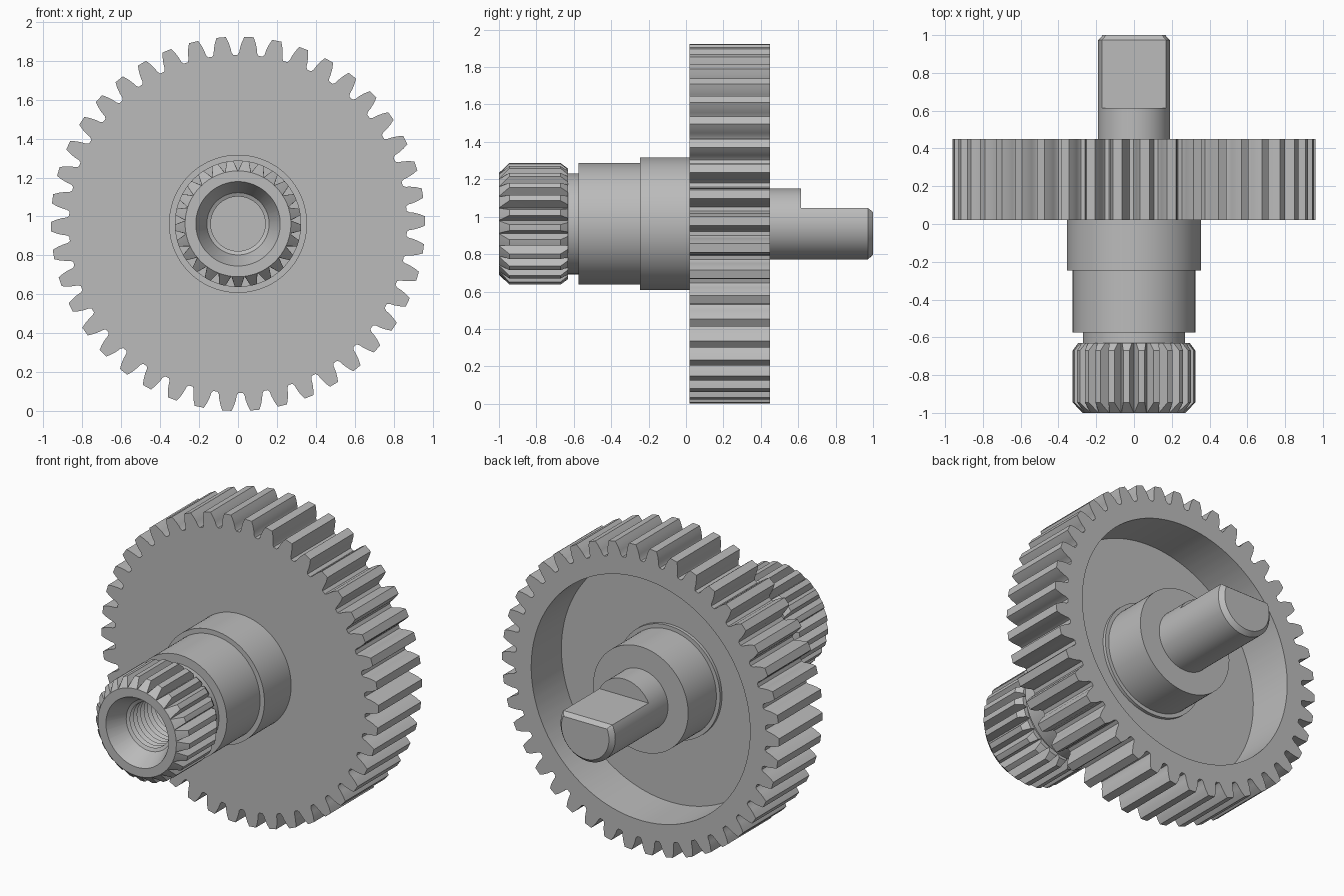
import bpy, bmesh
from math import sin, cos, pi, radians

if "Cube" in bpy.data.objects:
    bpy.data.objects.remove(bpy.data.objects["Cube"])

AXIS_Z = 0.962   # height of the shared axis, which runs along y
SEG = 96

steel = bpy.data.materials.new("plain grey steel")
steel.use_nodes = True
GREY = (0.5, 0.5, 0.5, 1)
steel.diffuse_color = GREY
steel.node_tree.nodes["Principled BSDF"].inputs["Base Color"].default_value = GREY


def polar(pairs):
    """Turn (radius, angle) pairs into (x, z) points."""
    return [(r * cos(a), r * sin(a)) for r, a in pairs]


def circle(r, angles=None):
    angles = angles or [2 * pi * i / SEG for i in range(SEG)]
    return polar([(r, a) for a in angles])


def loft(name, rings, cap_start=False, cap_end=False):
    """Join a list of (points, y) rings with quads."""
    bm = bmesh.new()
    rows = [[bm.verts.new((x, y, z + AXIS_Z)) for x, z in pts] for pts, y in rings]
    n = len(rows[0])
    for a, b in zip(rows, rows[1:]):
        for i in range(n):
            j = (i + 1) % n
            bm.faces.new((a[i], a[j], b[j], b[i]))
    if cap_start:
        bm.faces.new(rows[0])
    if cap_end:
        bm.faces.new(rows[-1])
    bmesh.ops.remove_doubles(bm, verts=bm.verts, dist=1e-5)
    bmesh.ops.recalc_face_normals(bm, faces=bm.faces)
    me = bpy.data.meshes.new(name)
    bm.to_mesh(me)
    bm.free()
    me.materials.append(steel)
    ob = bpy.data.objects.new(name, me)
    bpy.context.collection.objects.link(ob)
    bpy.ops.object.select_all(action='DESELECT')
    ob.select_set(True)
    bpy.context.view_layer.objects.active = ob
    bpy.ops.object.shade_smooth_by_angle(angle=radians(28))
    return ob


def lathe(name, profile, **caps):
    return loft(name, [(circle(r), y) for r, y in profile], **caps)


# Large gear: toothed rim with a deep round recess in the back
TEETH = 42
flank = [(0.869, 0.054), (0.882, 0.046), (0.905, 0.043), (0.935, 0.035), (0.962, 0.024)]
tooth = [(r, w / r) for r, w in flank] + [(r, -w / r) for r, w in reversed(flank)]
outline = []
for t in range(TEETH):
    mid = radians(90 - 3.4) - 2 * pi * t / TEETH
    outline += [(r, mid + a) for r, a in tooth]
gear_angles = [a for r, a in outline]
teeth_ring = polar(outline)
recess = circle(0.76, gear_angles)
core = circle(0.3, gear_angles)
loft("large_gear", [(core, 0.02), (teeth_ring, 0.02), (teeth_ring, 0.45),
                    (recess, 0.45), (recess, 0.15), (core, 0.15)])

# Stepped front hub with a blind bore
lathe("front_hub", [(0.17, -0.4), (0.17, -0.63), (0.27, -0.63), (0.27, -0.575),
                    (0.325, -0.575), (0.325, -0.245), (0.355, -0.245), (0.355, 0.05)],
      cap_start=True, cap_end=True)

# Boss and thin collar inside the recess
lathe("rear_collar", [(0.355, 0.1), (0.355, 0.17)], cap_start=True, cap_end=True)
lathe("rear_boss", [(0.33, 0.1), (0.33, 0.45)], cap_start=True, cap_end=True)

# Splined front knob with chamfered teeth, countersink and threaded bore
SPLINES = 25
PITCH = 2 * pi / SPLINES


def spline_angles(gap):
    """Angles of a valley and four crest points per spline."""
    step = (1 - 2 * gap) / 3
    return [radians(90) + PITCH * (s + f) for s in range(SPLINES)
            for f in (0, gap, gap + step, gap + 2 * step, 1 - gap)]


def spline_ring(crest, gap, valley=0.272):
    return polar([(valley if i % 5 == 0 else crest, a)
                  for i, a in enumerate(spline_angles(gap))])


round_angles = spline_angles(0.02)
rings = [(circle(0.2, round_angles), -0.63), (spline_ring(0.295, 0.15), -0.63),
         (spline_ring(0.325, 0.3), -0.67), (spline_ring(0.325, 0.3), -0.945),
         (spline_ring(0.272, 0.02), -1.0), (circle(0.217, round_angles), -1.0),
         (circle(0.16, round_angles), -0.88)]
for k in range(13):
    y = -0.87 + 0.035 * k
    rings += [(circle(0.14, round_angles), y), (circle(0.16, round_angles), y + 0.0175)]
loft("splined_knob", rings)


# Rear shaft with a flat on top and a chamfered end
def d_ring(r, top):
    return [(x, min(z, top)) for x, z in circle(r)]


FLAT = 0.19 * sin(radians(26.25))
loft("rear_shaft", [(circle(0.19), 0.3), (circle(0.19), 0.615), (d_ring(0.19, FLAT), 0.615),
                    (d_ring(0.19, FLAT), 0.973), (d_ring(0.165, FLAT - 0.021), 1.0)],
     cap_start=True, cap_end=True)
